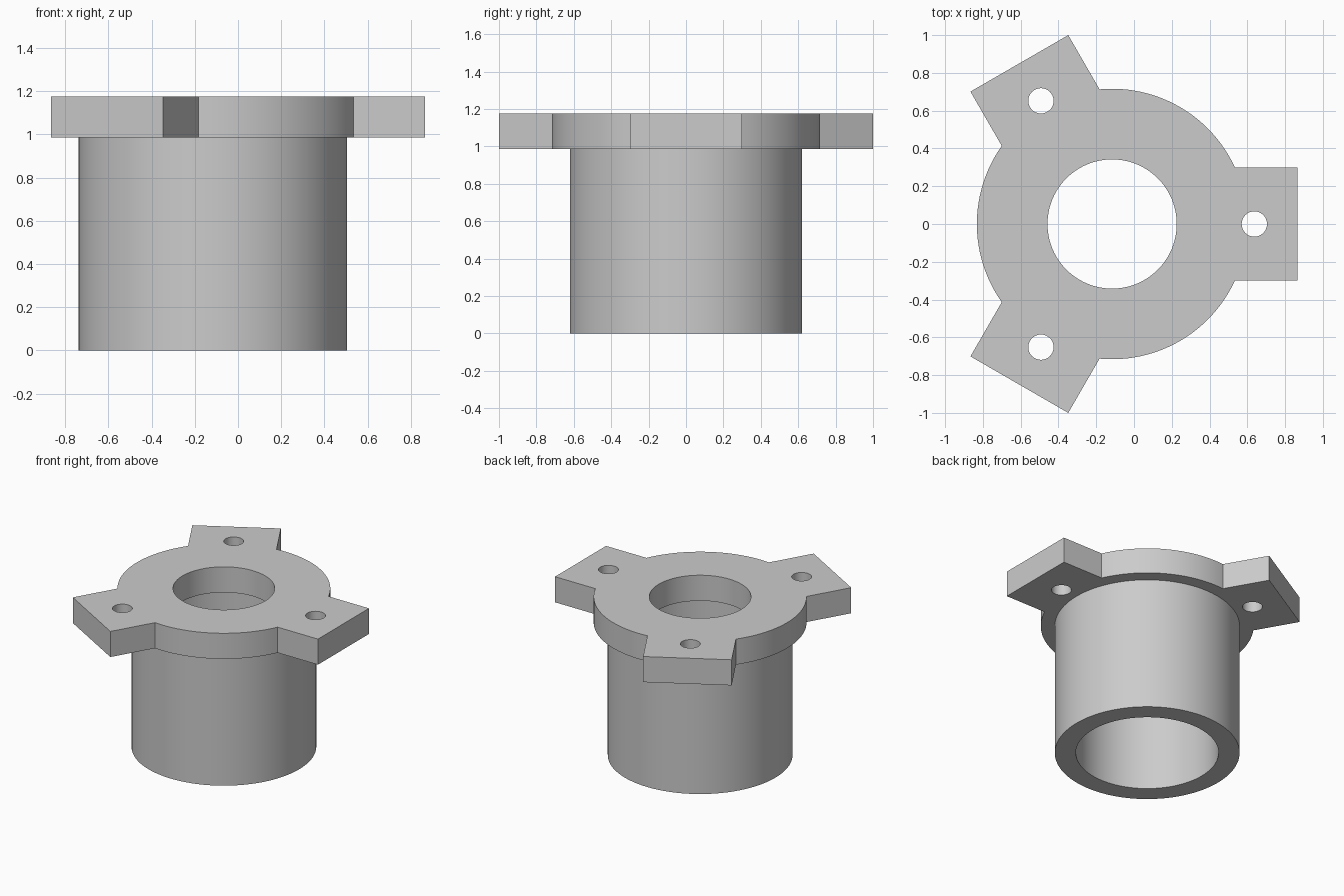
import bpy, bmesh
from math import cos, sin, pi, radians, acos, asin

cube = bpy.data.objects.get("Cube")
if cube:
    bpy.data.objects.remove(cube, do_unlink=True)

CX = -0.116                      # axis of the bore
Z_FLANGE, Z_TOP = 0.985, 1.175
R_DISC, R_TUBE, R_CAVITY, R_BORE = 0.716, 0.6215, 0.48, 0.342
ARM_REACH, ARM_HALF = 0.982, 0.299
HOLE_AT, R_HOLE = 0.753, 0.067
SEGMENTS = 96

grey = bpy.data.materials.new("plain grey")
grey.use_nodes = True
grey.diffuse_color = (0.6, 0.6, 0.6, 1)
grey.node_tree.nodes["Principled BSDF"].inputs["Base Color"].default_value = (0.6, 0.6, 0.6, 1)


def circle(radius, count=SEGMENTS, x=0, y=0):
    return [(x + radius * cos(2 * pi * i / count), y + radius * sin(2 * pi * i / count))
            for i in range(count)]


def finish(obj):
    obj.data.materials.clear()
    obj.data.materials.append(grey)
    bpy.ops.object.select_all(action="DESELECT")
    obj.select_set(True)
    bpy.context.view_layer.objects.active = obj
    bpy.ops.object.shade_smooth_by_angle(angle=radians(25))


def extruded_plate(name, loops, z0, z1):
    """Solid plate from an outline followed by its hole loops."""
    curve = bpy.data.curves.new(name, "CURVE")
    curve.dimensions = "2D"
    curve.fill_mode = "BOTH"
    curve.extrude = (z1 - z0) / 2
    for loop in loops:
        spline = curve.splines.new("POLY")
        spline.points.add(len(loop) - 1)
        for point, (x, y) in zip(spline.points, loop):
            point.co = (x, y, 0, 1)
        spline.use_cyclic_u = True
    temp = bpy.data.objects.new(name + " outline", curve)
    bpy.context.collection.objects.link(temp)
    mesh = bpy.data.meshes.new_from_object(temp.evaluated_get(bpy.context.evaluated_depsgraph_get()))
    bpy.data.objects.remove(temp, do_unlink=True)
    bm = bmesh.new()
    bm.from_mesh(mesh)
    bmesh.ops.remove_doubles(bm, verts=bm.verts, dist=0.0001)
    bmesh.ops.recalc_face_normals(bm, faces=bm.faces)
    bm.to_mesh(mesh)
    bm.free()
    obj = bpy.data.objects.new(name, mesh)
    obj.location = (CX, 0, (z0 + z1) / 2)
    bpy.context.collection.objects.link(obj)
    finish(obj)


def lathe(name, profile):
    """Revolve an open profile around the bore axis."""
    bm = bmesh.new()
    rings = [[bm.verts.new((x, y, z)) for x, y in circle(r)] for r, z in profile]
    for a, b in zip(rings, rings[1:]):
        for i in range(SEGMENTS):
            j = (i + 1) % SEGMENTS
            bm.faces.new((a[i], b[i], b[j], a[j]))
    mesh = bpy.data.meshes.new(name)
    bm.to_mesh(mesh)
    bm.free()
    obj = bpy.data.objects.new(name, mesh)
    obj.location.x = CX
    bpy.context.collection.objects.link(obj)
    finish(obj)


# Flange outline: three square arms joined by arcs, with bore and bolt holes
outline, holes = [], [circle(R_BORE)]
half_angle = asin(ARM_HALF / R_DISC)
arc_steps = SEGMENTS // 4
for k in range(3):
    turn = 2 * pi * k / 3
    c, s = cos(turn), sin(turn)
    for y in (-ARM_HALF, ARM_HALF):
        outline.append((ARM_REACH * c - y * s, ARM_REACH * s + y * c))
    sweep = 2 * pi / 3 - 2 * half_angle
    for i in range(arc_steps + 1):
        a = turn + half_angle + sweep * i / arc_steps
        outline.append((R_DISC * cos(a), R_DISC * sin(a)))
    holes.append(circle(R_HOLE, 32, HOLE_AT * c, HOLE_AT * s))
extruded_plate("flange", [outline] + holes, Z_FLANGE, Z_TOP)

# Hollow barrel below the flange
lathe("barrel", [(R_TUBE, Z_FLANGE), (R_TUBE, 0), (R_CAVITY, 0), (R_CAVITY, Z_FLANGE)])
